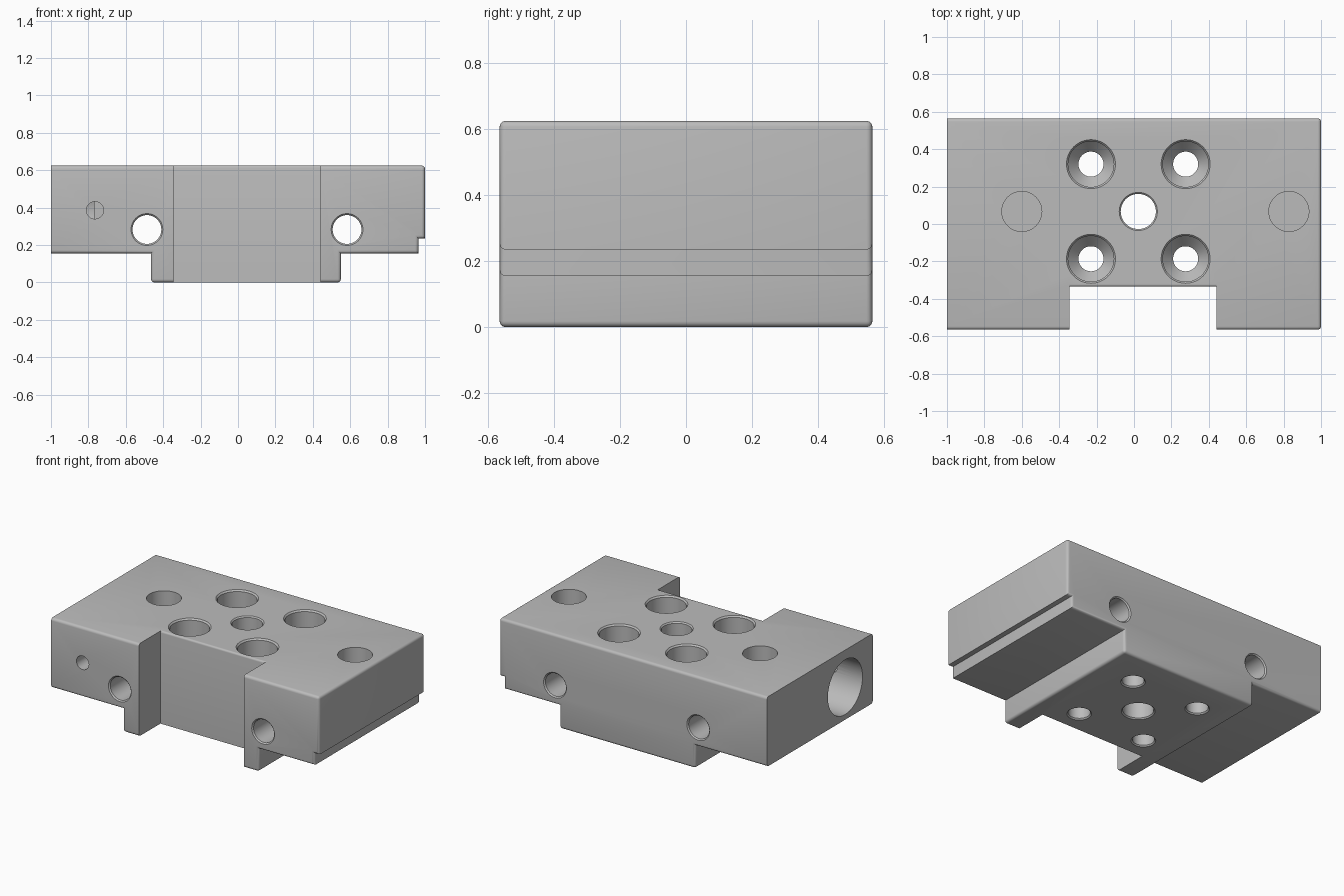
import bpy
import bmesh
import math
from mathutils import Matrix, Vector

if "Cube" in bpy.data.objects:
    bpy.data.objects.remove(bpy.data.objects["Cube"], do_unlink=True)

TOP, HALF_Y = 0.625, 0.565
FILLET, CHAMFER = 0.018, 0.008

steel = bpy.data.materials.new("machined_grey")
steel.use_nodes = True
colour = (0.5, 0.5, 0.5, 1)
steel.diffuse_color = colour
steel.node_tree.nodes["Principled BSDF"].inputs["Base Color"].default_value = colour


def make_object(name, bm):
    bmesh.ops.recalc_face_normals(bm, faces=bm.faces[:])
    mesh = bpy.data.meshes.new(name)
    bm.to_mesh(mesh)
    bm.free()
    mesh.materials.append(steel)
    obj = bpy.data.objects.new(name, mesh)
    bpy.context.collection.objects.link(obj)
    return obj


def prism(points, sweep):
    """Extrude a closed outline along a vector."""
    bm = bmesh.new()
    face = bm.faces.new([bm.verts.new(p) for p in points])
    grown = bmesh.ops.extrude_face_region(bm, geom=[face])["geom"]
    bmesh.ops.translate(bm, vec=sweep, verts=[v for v in grown if isinstance(v, bmesh.types.BMVert)])
    return bm


# Stepped block: front outline swept to the back, outer edges rounded
outline = [(-1, 0.155), (-0.465, 0.155), (-0.465, 0), (0.55, 0), (0.55, 0.155),
           (0.965, 0.155), (0.965, 0.235), (1, 0.235), (1, TOP), (-1, TOP)]
bm = prism([(x, -HALF_Y, z) for x, z in outline], (0, 2 * HALF_Y, 0))


def is_rounded(edge):
    a, b = (v.co for v in edge.verts)
    if abs(a.y - b.y) < 0.01:                      # edges of the front and back faces
        return not (a.x < -0.99 and b.x < -0.99)
    return (a.x > 0.99 and a.z > 0.5) or a.z < 0.01  # long edges


bmesh.ops.bevel(bm, geom=[e for e in bm.edges if is_rounded(e)], offset=FILLET,
                offset_type='OFFSET', segments=4, profile=0.5, affect='EDGES')
block = make_object("clamp_block", bm)
cutters = []

# Front notch, with a rounded upper lip
NOTCH_Y, LIP = -0.335, 0.012
lip = [(NOTCH_Y + LIP * (1 - math.cos(a)), TOP - LIP * (1 - math.sin(a)))
       for a in (i * math.pi / 8 for i in range(5))]
side = [(-0.8, -0.1), (NOTCH_Y, -0.1)] + lip + [(NOTCH_Y + LIP, 0.8), (-0.8, 0.8)]
cutters.append(make_object("notch_cutter", prism([(-0.345, y, z) for y, z in side], (0.785, 0, 0))))


def bore(name, origin, axis, profile, sides=48):
    """Turned cutter: profile is (radius, depth) along the axis."""
    bm = bmesh.new()
    rings = []
    for r, d in profile:
        rings.append([bm.verts.new((r * math.cos(2 * math.pi * i / sides),
                                    r * math.sin(2 * math.pi * i / sides), d))
                      for i in range(sides)])
    for low, high in zip(rings, rings[1:]):
        for i in range(sides):
            j = (i + 1) % sides
            bm.faces.new((low[i], low[j], high[j], high[i]))
    bm.faces.new(rings[0])
    bm.faces.new(rings[-1])
    turn = Vector((0, 0, 1)).rotation_difference(Vector(axis)).to_matrix().to_4x4()
    bmesh.ops.transform(bm, matrix=Matrix.Translation(origin) @ turn, verts=bm.verts[:])
    cutters.append(make_object(name, bm))


def through(r, length):
    """Through hole chamfered at both ends."""
    c, e = CHAMFER, 0.05
    return [(r + c, -e), (r + c, 0), (r, c), (r, length - c), (r + c, length), (r + c, length + e)]


DOWN, BACK, RIGHT = (0, 0, -1), (0, 1, 0), (1, 0, 0)
MID_X, MID_Y = 0.023, 0.067

# Four counterbored screw holes around the centre hole
screw = [(0.131, -0.05), (0.131, 0), (0.122, 0.01), (0.122, 0.3), (0.067, 0.36)]
screw += through(0.067, TOP)[3:]
for sx in (-1, 1):
    for sy in (-1, 1):
        bore("screw_hole_cutter", (MID_X + sx * 0.253, MID_Y + sy * 0.253, TOP), DOWN, screw)
bore("centre_hole_cutter", (MID_X, MID_Y, TOP), DOWN, through(0.094, TOP))

# Blind dowel holes in the top
for x in (-0.6, 0.828):
    bore("dowel_hole_cutter", (x, MID_Y, TOP), DOWN, [(0.107, -0.05), (0.107, 0.22)])

# Cross holes from front to back
for x in (-0.487, 0.583):
    bore("cross_hole_cutter", (x, -HALF_Y, 0.283), BACK, through(0.077, 2 * HALF_Y))

# Side socket and the small locking hole that meets it
bore("side_socket_cutter", (-1, -0.27, 0.375), RIGHT, [(0.185, -0.05), (0.185, 0.23)])
bore("locking_hole_cutter", (-0.765, -HALF_Y, 0.386), BACK, [(0.046, -0.05), (0.046, 0.25)])

# Cut everything, then shade
bpy.context.view_layer.objects.active = block
block.select_set(True)
for cutter in cutters:
    mod = block.modifiers.new(cutter.name, 'BOOLEAN')
    mod.operation, mod.solver, mod.object = 'DIFFERENCE', 'EXACT', cutter
    bpy.ops.object.modifier_apply(modifier=mod.name)
for cutter in cutters:
    bpy.data.objects.remove(cutter, do_unlink=True)
bpy.ops.object.shade_smooth_by_angle(angle=math.radians(32))
